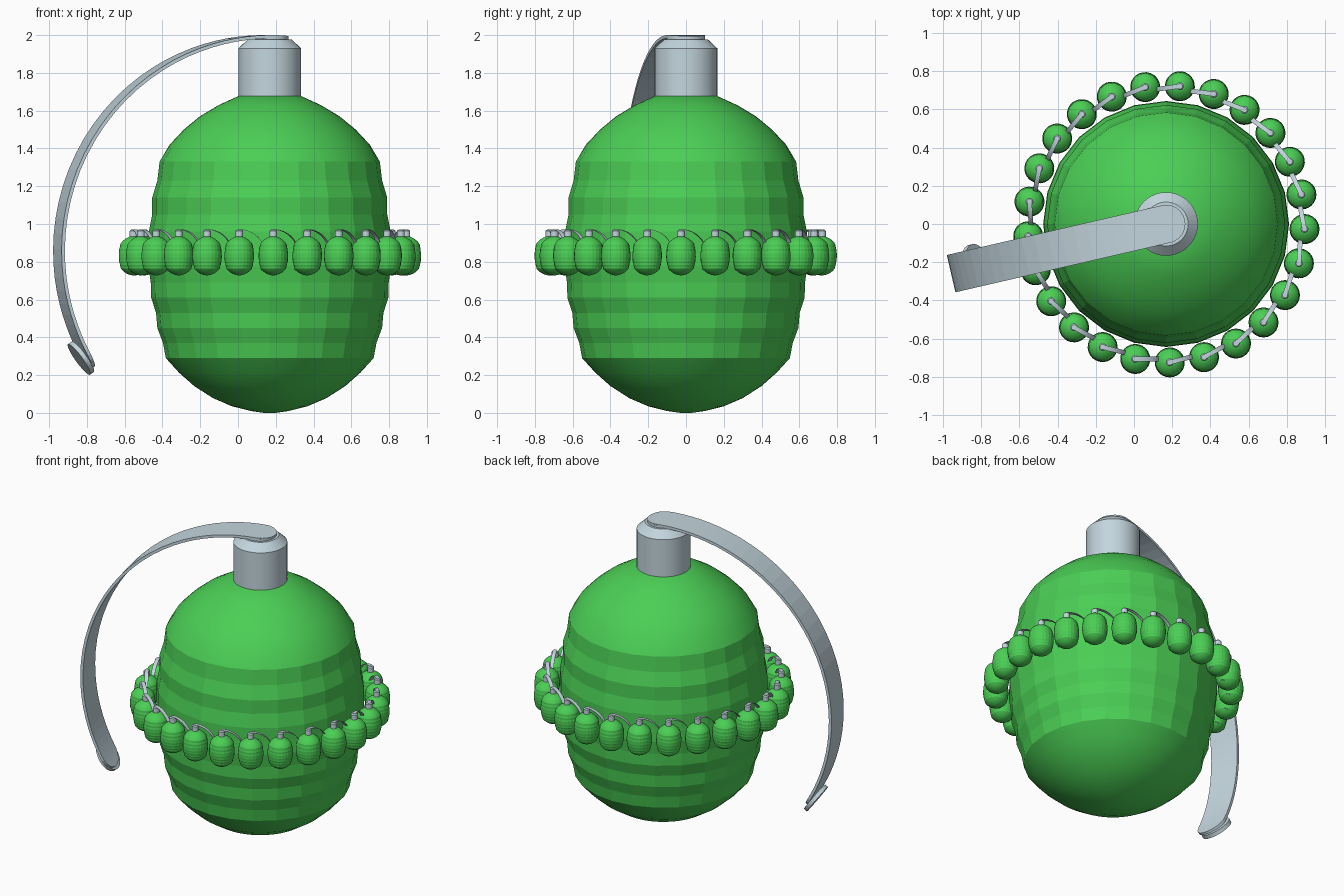
import bpy, bmesh
from math import sin, cos, pi, radians, sqrt
from mathutils import Matrix, Vector

if "Cube" in bpy.data.objects:
    bpy.data.objects.remove(bpy.data.objects["Cube"])


def material(name, color):
    m = bpy.data.materials.new(name)
    m.diffuse_color = color
    m.use_nodes = True
    m.node_tree.nodes["Principled BSDF"].inputs["Base Color"].default_value = m.diffuse_color
    return m


GREEN = material("green_paint", (0.07, 0.62, 0.09, 1))
STEEL = material("pale_steel", (0.55, 0.67, 0.73, 1))
AXIS = Matrix.Translation((0.168, 0, 0))


def to_mesh(bm, name, mat):
    bmesh.ops.recalc_face_normals(bm, faces=bm.faces)
    me = bpy.data.meshes.new(name)
    bm.to_mesh(me)
    bm.free()
    me.materials.append(mat)
    return me


def lathe(bm, profile, sides, radius_factor=lambda i, z: 1.0, smooth=lambda z: True):
    """Revolve (radius, z) points about z and close both ends."""
    rings = [[bm.verts.new((r * radius_factor(i, z) * cos(2 * pi * i / sides),
                            r * radius_factor(i, z) * sin(2 * pi * i / sides), z))
              for i in range(sides)] for r, z in profile]
    for a, b, (_, za), (_, zb) in zip(rings, rings[1:], profile, profile[1:]):
        for i in range(sides):
            j = (i + 1) % sides
            f = bm.faces.new((a[i], a[j], b[j], b[i]))
            f.smooth = smooth((za + zb) / 2)
    bm.faces.new(rings[0][::-1])
    bm.faces.new(rings[-1])


# Egg-shaped body: smooth caps, coarse flat panels with shallow grooves between
def body_mesh():
    profile = [(0.03, 0.0), (0.1, 0.01), (0.2, 0.035), (0.3, 0.078), (0.4, 0.142),
               (0.48, 0.213), (0.55, 0.29), (0.565, 0.37), (0.595, 0.45), (0.602, 0.53),
               (0.628, 0.61), (0.63, 0.69), (0.643, 0.78), (0.64, 0.87), (0.64, 0.96),
               (0.622, 1.05), (0.622, 1.14), (0.595, 1.23), (0.583, 1.33), (0.53, 1.42),
               (0.455, 1.5), (0.37, 1.57), (0.27, 1.63), (0.16, 1.68)]
    cap = lambda z: z < 0.29 or z > 1.34
    chord = cos(pi / 24)
    bm = bmesh.new()
    lathe(bm, profile, 48,
          lambda i, z: 1.0 if cap(z) or i % 2 == 0 else chord, cap)
    for f in bm.faces:
        f.smooth = cap(f.calc_center_median().z)
    return to_mesh(bm, "body", GREEN)


# Neck cylinder with bevelled shoulder and button
def neck_mesh():
    bm = bmesh.new()
    lathe(bm, [(0.166, 1.6), (0.166, 1.93), (0.115, 1.978), (0.1, 1.978), (0.1, 1.992)],
          40, smooth=lambda z: False)
    for f in bm.faces:
        f.smooth = len(f.verts) == 4 and abs(f.normal.z) < 0.3 and f.calc_center_median().z < 1.9
    return to_mesh(bm, "neck", STEEL)


# Curved strap lever with rounded ends, swinging out from the top
def lever_mesh():
    R, thick, half = 1.143, 0.018, 0.1
    center_s, center_z = 0.011, 0.857
    start, end = radians(95.6), radians(-33)
    length = R * (start - end)
    n = 44
    bm = bmesh.new()
    rows = []
    for k in range(n + 1):
        # cluster samples toward the rounded ends
        t = 0.5 - 0.5 * cos(pi * k / n)
        d = min(t, 1 - t) * length
        w = half if d >= half else max(0.004, sqrt(half ** 2 - (half - d) ** 2))
        a = start + (end - start) * t
        row = []
        for r, y in ((R, -w), (R, w), (R - thick, w), (R - thick, -w)):
            row.append(bm.verts.new((center_s + r * cos(a), y, center_z + r * sin(a))))
        rows.append(row)
    for a, b in zip(rows, rows[1:]):
        for i in range(4):
            j = (i + 1) % 4
            bm.faces.new((a[i], a[j], b[j], b[i]))
    bm.faces.new(rows[0])
    bm.faces.new(rows[-1])
    # flat round foot at the lower end
    tilt = Vector((0.82, 0, -0.58)).to_track_quat('Z', 'Y').to_matrix().to_4x4()
    bmesh.ops.create_cone(bm, cap_ends=True, segments=28, radius1=0.1, radius2=0.1, depth=0.025,
                          matrix=Matrix.Translation((1.02, -0.025, 0.29)) @ tilt)
    bmesh.ops.rotate(bm, verts=bm.verts, matrix=Matrix.Rotation(radians(193), 3, 'Z'))
    return to_mesh(bm, "lever", STEEL)


parts = {"body": body_mesh(), "neck": neck_mesh(), "lever": lever_mesh()}


def place(prefix, matrix):
    for part, me in parts.items():
        ob = bpy.data.objects.new(prefix + part, me)
        bpy.context.collection.objects.link(ob)
        ob.matrix_world = matrix


# Full-size piece
place("main_", AXIS)

# Ring of 25 miniature copies around the waist
COUNT = 25
for k in range(COUNT):
    a = radians(-88.5) + 2 * pi * k / COUNT
    place(f"mini_{k + 1:02d}_",
          AXIS @ Matrix.Translation((0.724 * cos(a), 0.724 * sin(a), 0.728))
          @ Matrix.Rotation(a - pi / 2, 4, 'Z') @ Matrix.Scale(0.122, 4))
